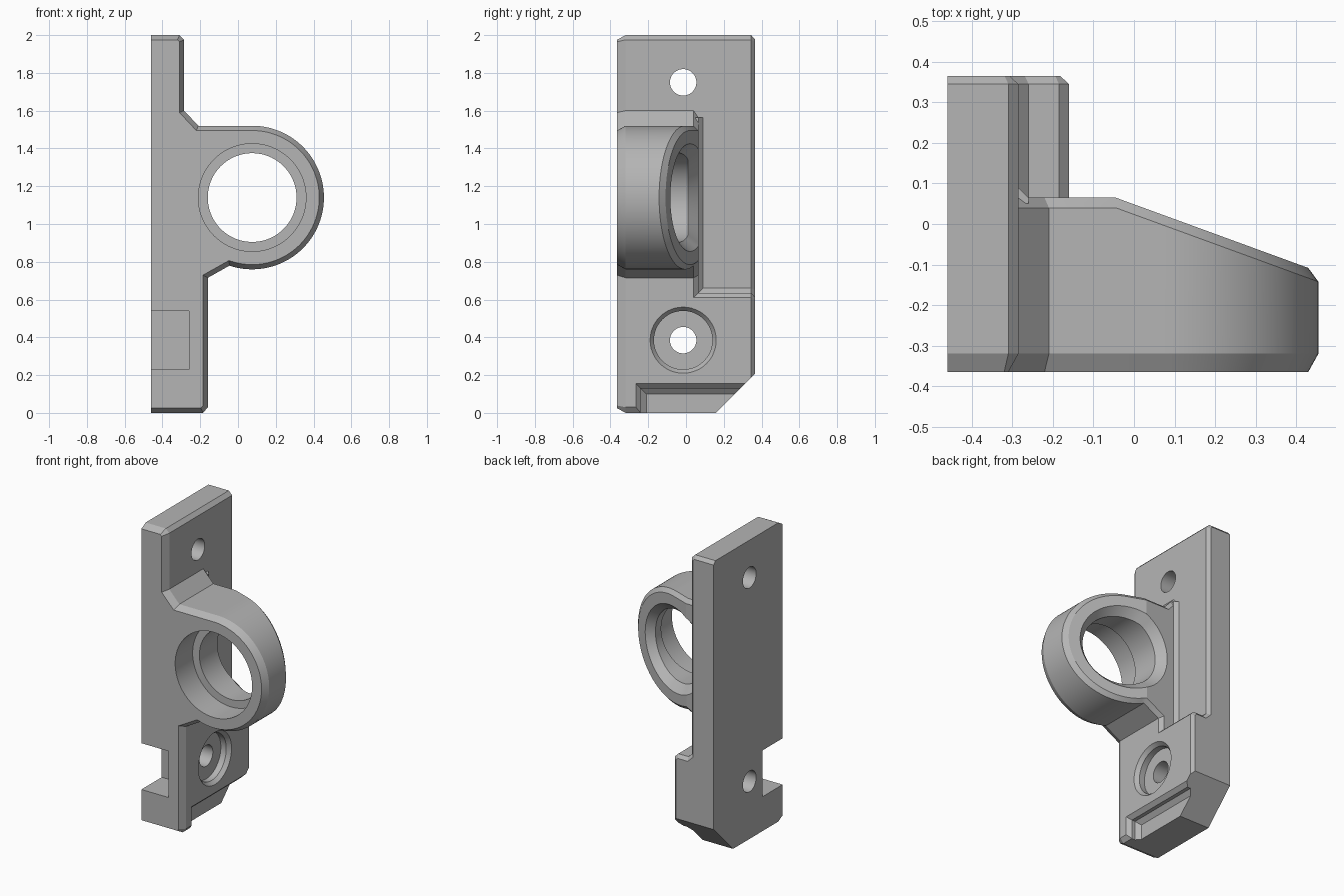
import bpy, bmesh, math
from mathutils import Vector

if "Cube" in bpy.data.objects:
    bpy.data.objects.remove(bpy.data.objects["Cube"])

grey = bpy.data.materials.new("light_grey")
grey.use_nodes = True
grey.diffuse_color = (0.46, 0.46, 0.46, 1)
grey.node_tree.nodes["Principled BSDF"].inputs["Base Color"].default_value = (0.46, 0.46, 0.46, 1)

SIDE, FRONT, BACK = -0.46, -0.365, 0.365
RING = Vector((0.075, 1.14))
CREASE = -0.045


def arm_back(x):
    """Rear surface of the ring arm: flat, then sloping forward."""
    return 0.065 - max(0, x - CREASE) * 0.365


def loft(name, loops, split=None):
    """Closed solid through matching loops; split divides the last cap."""
    bm = bmesh.new()
    rows = [[bm.verts.new(p) for p in loop] for loop in loops]
    n = len(rows[0])
    for a, b in zip(rows, rows[1:]):
        for i in range(n):
            j = (i + 1) % n
            bm.faces.new((a[i], a[j], b[j], b[i]))
    bm.faces.new(rows[0])
    if split:
        i, j = split
        bm.faces.new(rows[-1][i:j + 1])
        bm.faces.new(rows[-1][j:] + rows[-1][:i + 1])
    else:
        bm.faces.new(rows[-1])
    bmesh.ops.recalc_face_normals(bm, faces=bm.faces)
    mesh = bpy.data.meshes.new(name)
    bm.to_mesh(mesh)
    bm.free()
    mesh.materials.append(grey)
    obj = bpy.data.objects.new(name, mesh)
    bpy.context.collection.objects.link(obj)
    return obj


def inset(profile, d):
    """Offset a profile inwards, keeping the flat mounting side in place."""
    out = []
    n = len(profile)
    for i in range(n):
        a, b, c = (Vector(profile[k % n]) for k in (i - 1, i, i + 1))
        e, f = (b - a).normalized(), (c - b).normalized()
        n1, n2 = Vector((-e.y, e.x)), Vector((-f.y, f.x))
        d1 = 0 if n1.x > 0.99 and b.x <= SIDE else d
        d2 = 0 if n2.x > 0.99 and b.x <= SIDE else d
        det = n1.x * n2.y - n1.y * n2.x
        if abs(det) < 1e-4:
            out.append(b + n1 * d1)
        else:
            out.append(b + Vector((d1 * n2.y - d2 * n1.y, n1.x * d2 - n2.x * d1)) / det)
    return out


def at_y(profile, y):
    return [(p[0], y(p[0]) if callable(y) else y, p[1]) for p in profile]


def circle(r, n=96):
    return [(r * math.cos(t * math.tau / n), r * math.sin(t * math.tau / n)) for t in range(n)]


def combine(target, other, operation):
    mod = target.modifiers.new(operation.lower(), "BOOLEAN")
    mod.operation, mod.solver, mod.object = operation, "EXACT", other
    bpy.context.view_layer.objects.active = target
    bpy.ops.object.modifier_apply(modifier=mod.name)
    bpy.data.objects.remove(other)


# Front body: plate edge, ring arm and foot in one chamfered profile
start = math.atan2(-0.36, CREASE - RING.x)
steps = 64
arc = []
for k in range(steps + 1):
    t = start + (math.pi / 2 - start) * k / steps
    arc.append((RING.x + 0.38 * math.cos(t), RING.y + 0.38 * math.sin(t)))
foot = [(SIDE, 0), (-0.185, 0), (-0.16, 0.03)]
top = [(-0.285, 1.975), (-0.31, 2), (SIDE, 2)]
profile = foot + [(-0.16, 0.715)] + arc + [(CREASE, 1.52), (-0.21, 1.52), (-0.285, 1.6)] + top
small = inset(profile, 0.025)
bracket = loft("bracket", [at_y(small, FRONT), at_y(profile, -0.32),
                           at_y(profile, lambda x: arm_back(x) - 0.025),
                           at_y(small, arm_back)], split=(4, 4 + steps + 1))

# Rear plate with its stepped foot
rear = foot + [(-0.16, 0.61), (-0.185, 0.635), (-0.26, 0.635), (-0.285, 0.66)] + top
rear_plate = loft("rear_plate", [at_y(rear, 0.0), at_y(rear, 0.345),
                                 at_y(inset(rear, 0.022), BACK)])
combine(bracket, rear_plate, "UNION")

# Sloped fillet between arm and plate
tri = [(-0.3, 0.05), (-0.26, 0.05), (-0.26, 0.065), (-0.285, 0.09), (-0.3, 0.09)]
fillet = loft("fillet", [[(x, y, z) for x, y in tri] for z in (0.62, 1.565)])
combine(bracket, fillet, "UNION")

# Ring bore: front pocket, inner web and rear flare that follows the slope
stages = [(0.285, lambda x: -0.5), (0.285, lambda x: -0.18), (0.235, lambda x: -0.18),
          (0.235, lambda x: arm_back(x) - 0.055), (0.285, arm_back), (0.285, lambda x: 0.3)]
bore = loft("bore", [at_y([(RING.x + u, RING.y + v) for u, v in circle(r)], y) for r, y in stages])
combine(bracket, bore, "DIFFERENCE")


# Screw holes through the plate
def drill(z, stages):
    return loft("drill", [[(x, u - 0.015, v + z) for u, v in circle(r, 48)] for r, x in stages])


combine(bracket, drill(1.75, [(0.07, 0.0), (0.07, -0.6)]), "DIFFERENCE")
combine(bracket, drill(0.385, [(0.191, -0.14), (0.155, -0.185), (0.155, -0.225),
                               (0.07, -0.225), (0.07, -0.6)]), "DIFFERENCE")

# Square notch in the front edge
square = [(-0.6, 0.23), (-0.26, 0.23), (-0.26, 0.54), (-0.6, 0.54)]
combine(bracket, loft("notch", [at_y(square, -0.5), at_y(square, -0.15)]), "DIFFERENCE")

# Stepped recess along the bottom of the foot
levels = [(-0.1, 0.215), (-0.16, 0.155), (-0.185, 0.13), (-0.21, 0.13), (-0.235, 0.1)]
recess = loft("recess", [[(x, -0.11 - h, -0.1), (x, 0.6, -0.1), (x, 0.6, h), (x, -0.11 - h, h)]
                         for x, h in levels])
combine(bracket, recess, "DIFFERENCE")

# Slanted lower back corner
corner = [(0.05, -0.11), (0.6, -0.11), (0.6, 0.445)]
combine(bracket, loft("corner", [[(x, y, z) for y, z in corner] for x in (-0.6, 0.1)]), "DIFFERENCE")

bpy.ops.object.select_all(action="DESELECT")
bracket.select_set(True)
bpy.context.view_layer.objects.active = bracket
bpy.ops.object.shade_smooth_by_angle(angle=math.radians(20))
